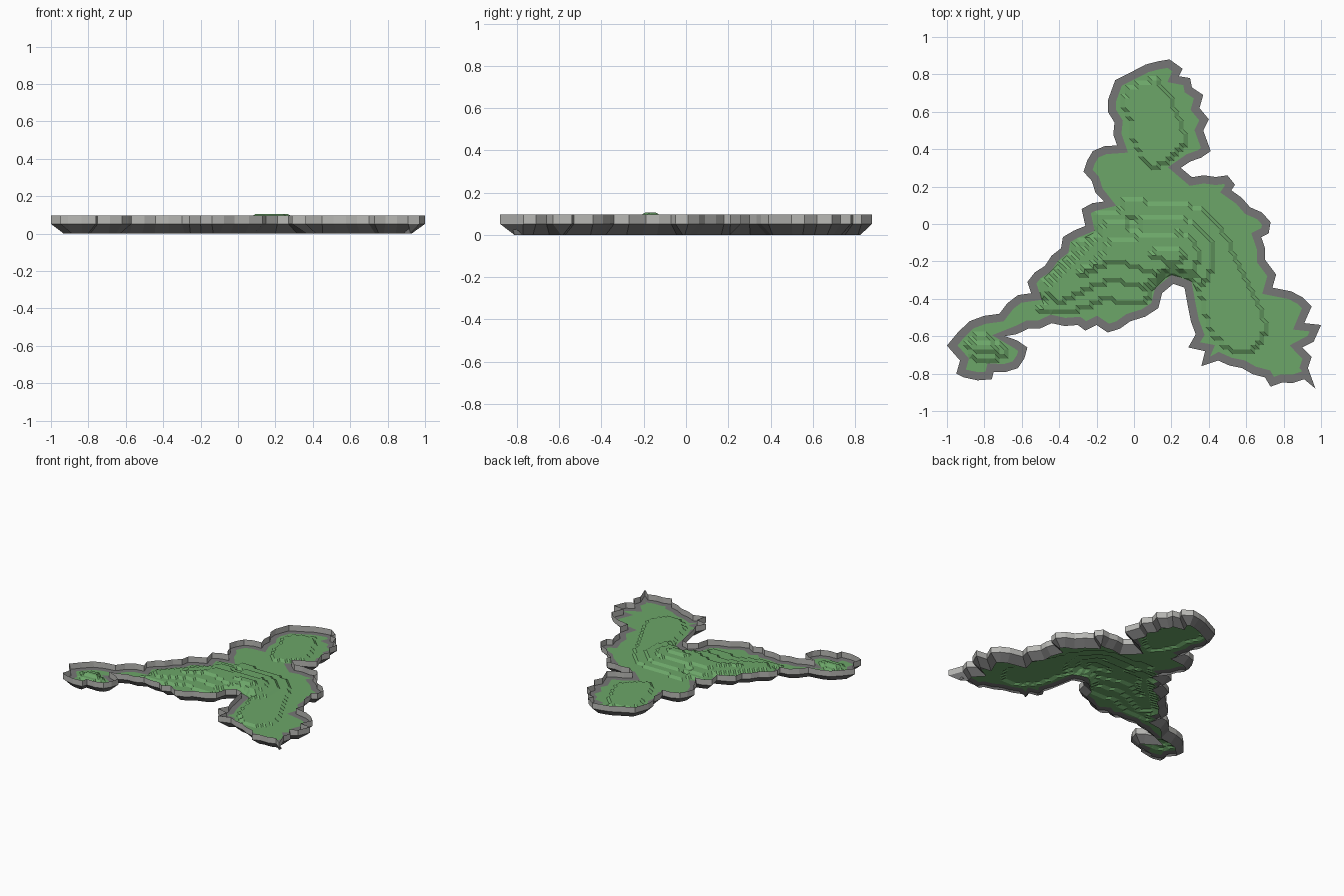
import bpy, bmesh, math, random
from mathutils import Vector
from mathutils.geometry import delaunay_2d_cdt, intersect_point_line

if "Cube" in bpy.data.objects:
    bpy.data.objects.remove(bpy.data.objects["Cube"])

random.seed(4)

# Coastline seen from above, clockwise from the north tip
COAST = [
    (.13, .87), (.19, .88), (.26, .83), (.24, .79), (.30, .78), (.31, .73), (.37, .69), (.35, .62),
    (.40, .56), (.37, .50), (.41, .39), (.25, .30), (.31, .25), (.50, .26), (.54, .21),
    (.52, .18), (.73, .01), (.72, -.05), (.68, -.07), (.70, -.19), (.76, -.27), (.74, -.34),
    (.84, -.36), (.95, -.44), (.91, -.53), (1.0, -.54), (.96, -.63), (.90, -.66), (.95, -.71),
    (.93, -.77), (.97, -.88), (.91, -.83), (.73, -.87), (.70, -.82), (.45, -.73), (.36, -.76),
    (.38, -.68), (.29, -.66), (.33, -.59), (.29, -.45), (.27, -.34), (.21, -.32), (.15, -.37),
    (.13, -.45), (-.02, -.52), (-.14, -.58), (-.20, -.54), (-.26, -.57), (-.30, -.54), (-.44, -.53),
    (-.69, -.60), (-.57, -.66), (-.62, -.77), (-.75, -.79), (-.76, -.83), (-.91, -.82),
    (-.95, -.80), (-.93, -.73), (-1.0, -.65), (-.88, -.52), (-.72, -.48), (-.62, -.38),
    (-.55, -.37), (-.57, -.31), (-.39, -.13), (-.38, -.07), (-.26, -.01), (-.28, .08), (-.16, .12),
    (-.27, .28), (-.22, .39), (-.09, .42), (-.14, .66), (-.10, .77), (.00, .82),
]


def roughen(points):
    """Break long shore edges into small zigzags."""
    out = []
    for i, a in enumerate(points):
        b = points[(i + 1) % len(points)]
        d = b - a
        n = max(1, int(d.length / .06))
        side = Vector((d.y, -d.x)).normalized()
        out.append(a)
        for k in range(1, n):
            out.append(a + d * (k / n) + side * random.uniform(.004, .012) * (-1) ** k)
    return out


coast = roughen([Vector(p) for p in COAST])
N = len(coast)


def inset(points, dist):
    """Move a clockwise loop inwards with capped mitres."""
    out = []
    for i, p in enumerate(points):
        a = (p - points[i - 1]).normalized()
        b = (points[(i + 1) % N] - p).normalized()
        na, nb = Vector((a.y, -a.x)), Vector((b.y, -b.x))
        m = (na + nb).normalized()
        out.append(p + m * dist * min(1 / max(m.dot(na), .1), 1.6))
    return out


def seg_dist(p, a, b):
    q, t = intersect_point_line(p, a, b)
    t = min(max(t, 0), 1)
    return (p - (a + (b - a) * t)).length, t


def material(name, rgb):
    m = bpy.data.materials.new(name)
    m.diffuse_color = (*rgb, 1)
    m.use_nodes = True
    m.node_tree.nodes["Principled BSDF"].inputs["Base Color"].default_value = m.diffuse_color
    return m


def add_object(name, verts, faces, mat):
    me = bpy.data.meshes.new(name)
    me.from_pydata(verts, [], faces)
    me.materials.append(mat)
    ob = bpy.data.objects.new(name, me)
    bpy.context.collection.objects.link(ob)
    return ob


def strip(name, lower, upper, mat):
    """Band of quads between two (loop, height) rings."""
    verts = [(p.x, p.y, z) for ring, z in (lower, upper) for p in ring]
    faces = [(i, N + i, N + (i + 1) % N, (i + 1) % N) for i in range(N)]
    return add_object(name, verts, faces, mat)


grass = material("grass green", (.15, .38, .14))
light_rock = material("light grey rock", (.48, .48, .46))
dark_rock = material("dark grey rock", (.18, .18, .18))

BASE, TOP = .052, .097
inner = inset(coast, .043)
foot = inset(coast, .052)

# Undercut cliff, flat ledge and upright rim wall
strip("cliff_undercut", (foot, 0), (coast, BASE), dark_rock)
strip("cliff_ledge", (coast, BASE), (inner, BASE), dark_rock)
strip("rim_wall", (coast, BASE), (coast, TOP), light_rock)

# Hill ridges: start, end, start height, end height, reach
RIDGES = [((-.40, -.33), (-.1, -.16), .032, .040, .22),
          ((-.1, -.14), (.22, -.17), .040, .055, .32),
          ((.35, -.15), (.55, -.55), .018, .016, .26),
          ((.05, .66), (.16, .42), .018, .016, .22),
          ((-.82, -.66), (-.76, -.67), .026, .026, .11)]
STEP = .0135


def height(p):
    """Stepped hills that die out at the ledge."""
    h = 0
    for a, b, ha, hb, reach in RIDGES:
        d, t = seg_dist(p, Vector(a), Vector(b))
        h = max(h, (ha + (hb - ha) * t) * max(0, 1 - d / reach))
    edge = min(seg_dist(p, inner[i - 1], inner[i])[0] for i in range(N))
    h *= min(edge / .05, 1)
    if max(abs(p.x), abs(p.y)) < .03:      # small square pit
        h -= STEP
    return BASE + max(0, round(h / STEP) * STEP)


# Floor: regular grid trimmed to the inner edge of the ledge
G = .024
grid = [Vector((i * G, j * G)) for i in range(-42, 43) for j in range(-37, 38)]
edges = [(i, (i + 1) % N) for i in range(N)]
pts, _, tris, *_ = delaunay_2d_cdt(inner + grid, edges, [], 1, 1e-5)
used = sorted({i for t in tris for i in t})
index = {v: k for k, v in enumerate(used)}
verts = [(pts[i].x, pts[i].y, height(pts[i])) for i in used]
add_object("grass_floor", verts, [[index[i] for i in t] for t in tris], grass)
